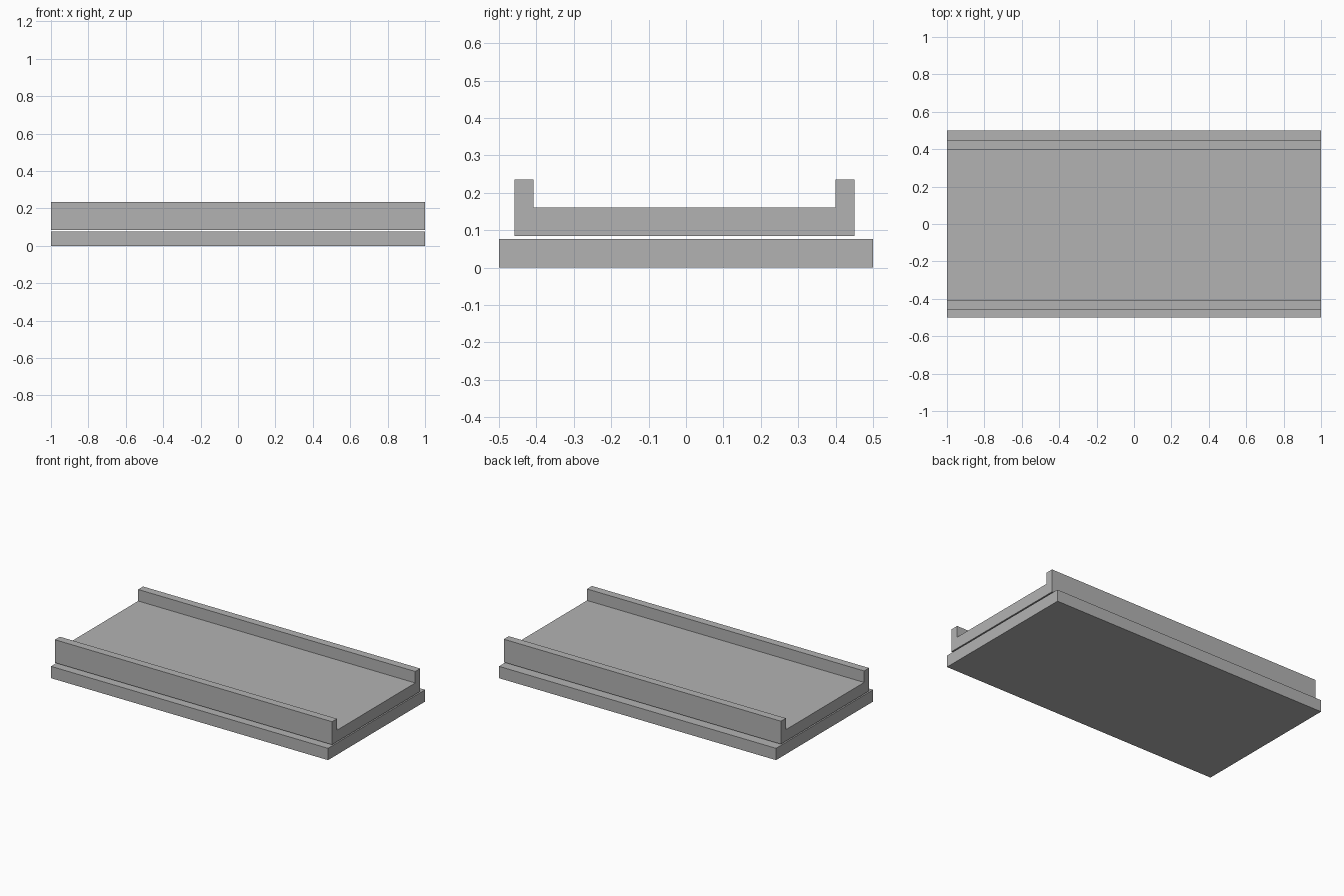
import bpy
import bmesh

cube = bpy.data.objects.get("Cube")
if cube:
    bpy.data.objects.remove(cube, do_unlink=True)

LENGTH = 2.0

grey = bpy.data.materials.new("neutral_grey")
grey.use_nodes = True
colour = (0.45, 0.45, 0.45, 1.0)
grey.diffuse_color = colour
grey.node_tree.nodes["Principled BSDF"].inputs["Base Color"].default_value = colour


def extrude_profile(name, profile):
    """Extrude a closed (y, z) profile along the full length in x."""
    bm = bmesh.new()
    face = bm.faces.new([bm.verts.new((-LENGTH / 2, y, z)) for y, z in profile])
    result = bmesh.ops.extrude_face_region(bm, geom=[face], use_keep_orig=True)
    moved = [v for v in result["geom"] if isinstance(v, bmesh.types.BMVert)]
    bmesh.ops.translate(bm, verts=moved, vec=(LENGTH, 0, 0))
    bmesh.ops.recalc_face_normals(bm, faces=bm.faces)
    mesh = bpy.data.meshes.new(name)
    bm.to_mesh(mesh)
    bm.free()
    mesh.materials.append(grey)
    obj = bpy.data.objects.new(name, mesh)
    bpy.context.collection.objects.link(obj)
    return obj


# Flat slab underneath
extrude_profile("base_slab", [(-0.5, 0), (0.5, 0), (0.5, 0.077), (-0.5, 0.077)])

# Channel with two raised side rails, floating just above the slab
front, back, rail = -0.459, 0.45, 0.051
bottom, floor, top = 0.085, 0.16, 0.235
extrude_profile("channel_deck", [
    (front, bottom), (back, bottom), (back, top), (back - rail, top),
    (back - rail, floor), (front + rail, floor), (front + rail, top), (front, top),
])
